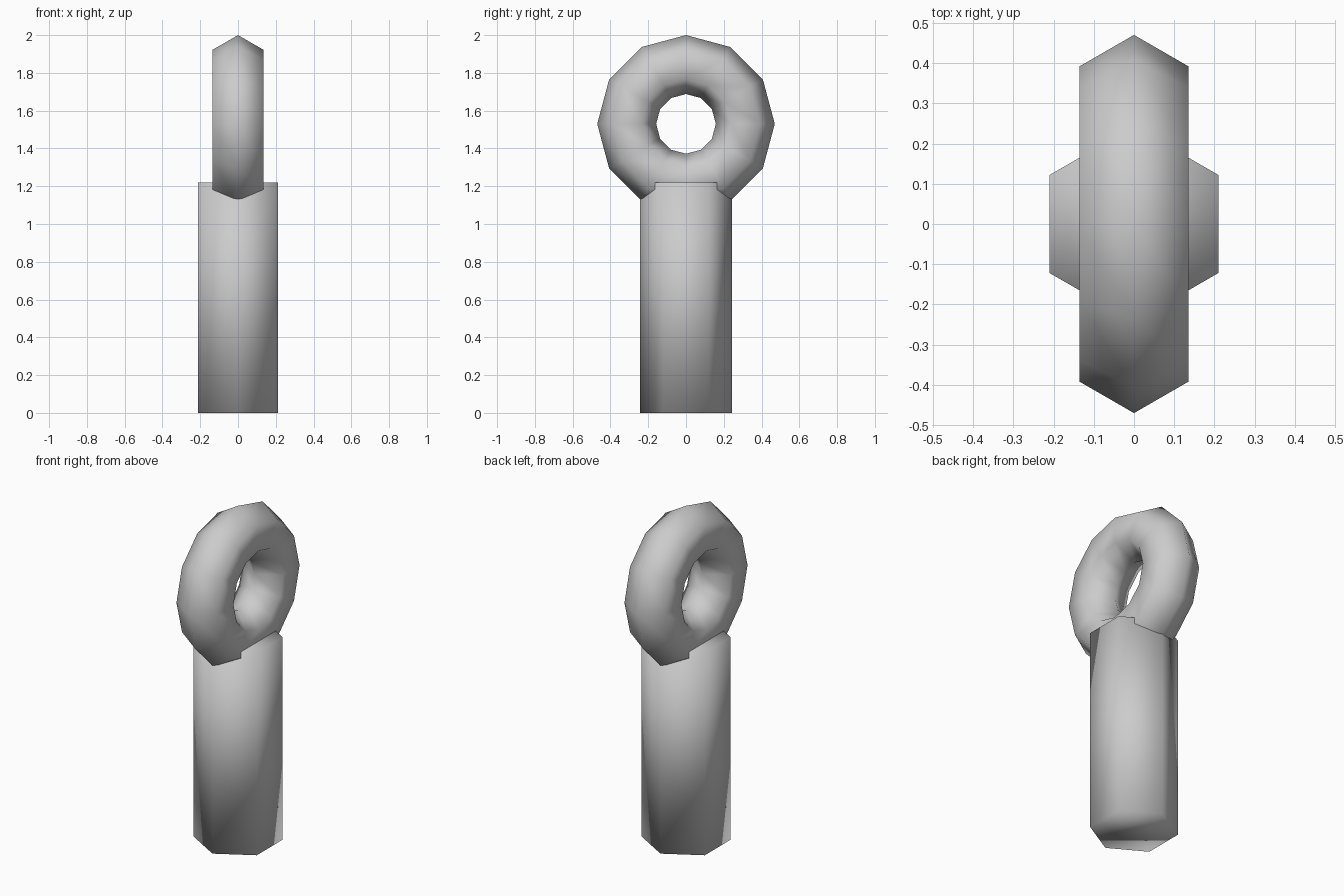
import bpy
from math import pi

if "Cube" in bpy.data.objects:
    bpy.data.objects.remove(bpy.data.objects["Cube"])

SHAFT_H, SHAFT_R = 1.22, 0.243
RING_OUT, TUBE_R = 0.47, 0.156


def finish(name):
    obj = bpy.context.object
    obj.name = name
    bpy.ops.object.transform_apply(location=False, rotation=True, scale=True)
    bpy.ops.object.shade_smooth()
    return obj


# Six-sided shaft, corners pointing along y
bpy.ops.mesh.primitive_cylinder_add(vertices=6, radius=SHAFT_R, depth=SHAFT_H,
                                    location=(0, 0, SHAFT_H / 2))
finish("shaft")

# Upright ring sunk into the top of the shaft, its axis along x
bpy.ops.mesh.primitive_torus_add(major_segments=12, minor_segments=6,
                                 major_radius=RING_OUT - TUBE_R, minor_radius=TUBE_R,
                                 location=(0, 0, 2 - RING_OUT), rotation=(0, pi / 2, 0))
finish("ring")
